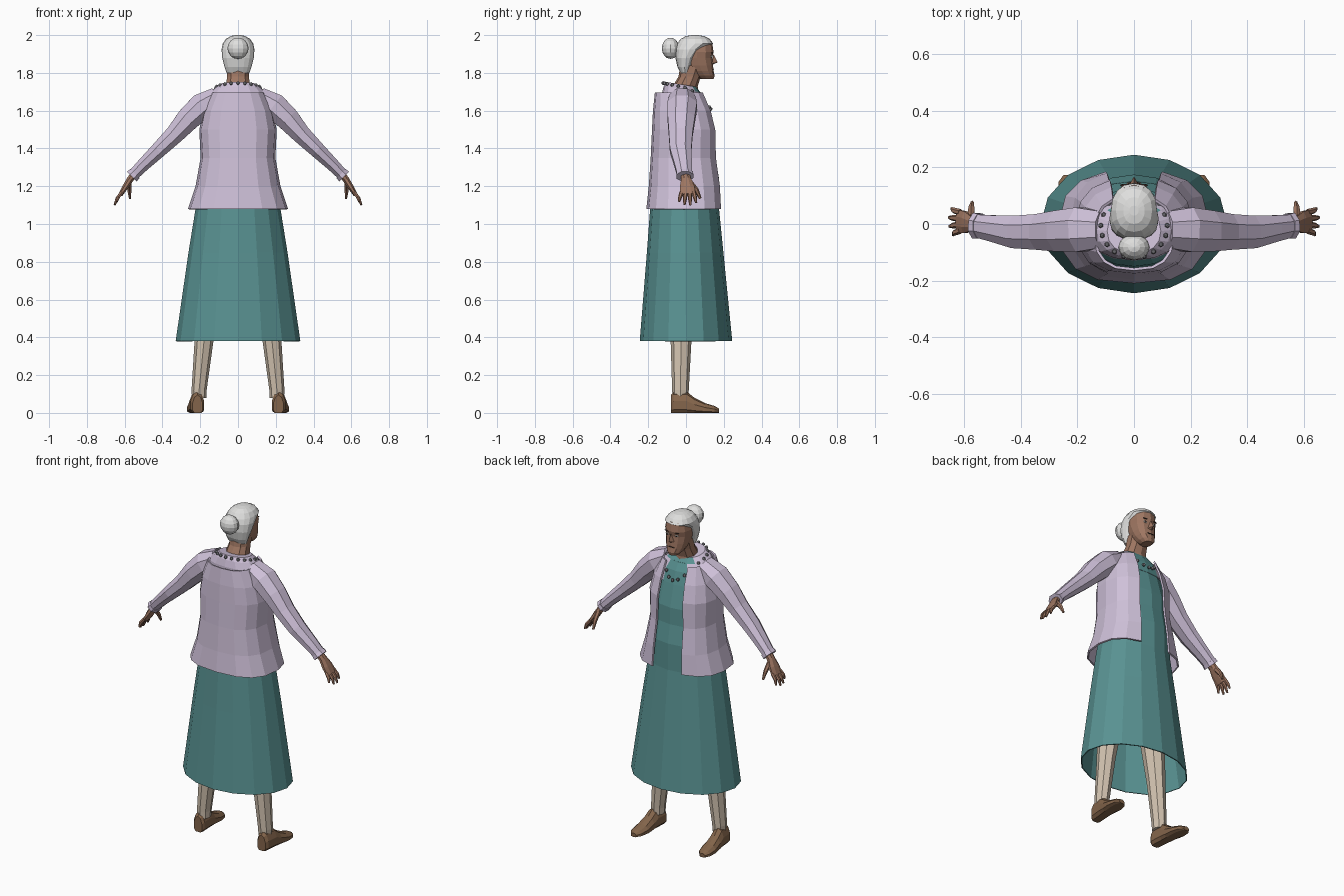
import bpy, bmesh, math
from mathutils import Vector, Matrix

if "Cube" in bpy.data.objects:
    bpy.data.objects.remove(bpy.data.objects["Cube"])


def material(name, r, g, b):
    m = bpy.data.materials.new(name)
    m.diffuse_color = (r, g, b, 1)
    m.use_nodes = True
    m.node_tree.nodes["Principled BSDF"].inputs["Base Color"].default_value = m.diffuse_color
    return m


LILAC = material("lilac_knit", .62, .53, .69)
TEAL = material("teal_cloth", .10, .29, .29)
SKIN = material("brown_skin", .34, .18, .12)
HAIR = material("silver_hair", .74, .74, .73)
STOCK = material("beige_stocking", .64, .54, .43)
SHOE = material("brown_leather", .23, .13, .07)
BEAD = material("grey_bead", .22, .22, .24)
DARK = material("dark_brown", .04, .025, .02)
WHITE = material("eye_white", .7, .68, .64)


def finish(name, bm, *mats):
    bmesh.ops.recalc_face_normals(bm, faces=bm.faces)
    me = bpy.data.meshes.new(name)
    bm.to_mesh(me)
    bm.free()
    for m in mats:
        me.materials.append(m)
    ob = bpy.data.objects.new(name, me)
    bpy.context.collection.objects.link(ob)
    return ob


def loft(name, rings, *mats, closed=True, caps=(True, True), rule=None):
    """Skin a list of equal-length point rings."""
    bm = bmesh.new()
    rows = [[bm.verts.new(p) for p in r] for r in rings]
    n = len(rows[0])
    for a, b in zip(rows, rows[1:]):
        for i in range(n if closed else n - 1):
            j = (i + 1) % n
            bm.faces.new((a[i], a[j], b[j], b[i]))
    for row, cap in zip((rows[0], rows[-1]), caps):
        if cap and closed:
            bm.faces.new(row)
    if rule:
        for f in bm.faces:
            f.material_index = rule(f.calc_center_median())
    return finish(name, bm, *mats)


def spow(v, p):
    return math.copysign(abs(v) ** p, v)


def oval(z, rx, front, back, n=16, p=.9, gap=None, cx=0, tilt=0):
    """Horizontal ring; a gap leaves an opening of that half-width at the front."""
    cy, ry = (front + back) / 2, (front - back) / 2
    if gap:
        t0 = math.asin((gap / rx) ** (1 / p))
        angles = [t0 + (2 * math.pi - 2 * t0) * i / (n - 1) for i in range(n)]
    else:
        angles = [2 * math.pi * i / n for i in range(n)]
    pts = []
    for t in angles:
        y = cy + ry * spow(math.cos(t), p)
        pts.append((cx + rx * spow(math.sin(t), p), y, z - tilt * y))
    return pts


def tube(path, side, n=8):
    """Rings around a path of (x, y, z, half thickness in xz, half depth in y)."""
    c = [Vector(q[:3]) for q in path]
    rings = []
    for i, q in enumerate(path):
        d = (c[min(i + 1, len(c) - 1)] - c[max(i - 1, 0)]).normalized()
        v = Vector((0, 1, 0))
        v = (v - d * v.dot(d)).normalized()
        u = d.cross(v)
        ring = []
        for k in range(n):
            t = 2 * math.pi * (k + .5) / n
            w = c[i] + u * q[3] * math.cos(t) + v * q[4] * math.sin(t)
            ring.append((w.x * side, w.y, w.z))
        rings.append(ring)
    return rings


def ball(bm, loc, r, u=8, v=6):
    mat = Matrix.Translation(loc) @ Matrix.Diagonal((*r, 1))
    bmesh.ops.create_uvsphere(bm, u_segments=u, v_segments=v, radius=1, matrix=mat)


def thicken(ob, t):
    s = ob.modifiers.new("thickness", 'SOLIDIFY')
    s.thickness = t


# Dress: bodice flowing into a flared open skirt
dress = [(1.70, .11, .075, -.10), (1.60, .165, .115, -.15), (1.45, .185, .152, -.16),
         (1.35, .182, .155, -.16), (1.24, .19, .175, -.17), (1.08, .225, .175, -.19),
         (.85, .262, .198, -.207), (.38, .33, .245, -.245)]
thicken(loft("dress", [oval(*r, p=1 if r[0] < 1.1 else .9) for r in dress],
             TEAL, caps=(True, False)), .006)

# Open cardigan body
cardigan = [(1.08, .265, .192, -.21, .10), (1.20, .225, .188, -.197, .095),
            (1.35, .198, .168, -.187, .09), (1.50, .205, .162, -.18, .085),
            (1.60, .185, .138, -.175, .08), (1.695, .142, .10, -.165, .075)]
thicken(loft("cardigan_body", [oval(*r[:4], n=15, p=.78, gap=r[4]) for r in cardigan],
             LILAC, closed=False), .01)

# Shoulder yoke with the dress showing between the lapels
yoke = [(1.60, .18, .122, -.13), (1.67, .165, .10, -.128),
        (1.71, .13, .075, -.118), (1.735, .095, .055, -.105)]
loft("shoulder_yoke", [oval(*r, tilt=.16) for r in yoke], LILAC, TEAL,
     rule=lambda c: int(c.y > .03 and abs(c.x) < .075))

# Neck and head
loft("neck", [oval(*r, n=10) for r in
              [(1.66, .08, .07, -.085), (1.73, .068, .062, -.07),
               (1.78, .06, .078, -.04), (1.84, .06, .10, -.03)]], SKIN)
loft("head", [oval(*r, n=12) for r in
              [(1.767, .028, .146, .075), (1.785, .045, .152, .045), (1.81, .058, .146, .02),
               (1.84, .067, .143, 0), (1.88, .073, .139, -.02),
               (1.91, .076, .146, -.03), (1.965, .066, .138, -.025)]], SKIN)
bm = bmesh.new()
nose = [bm.verts.new(p) for p in [(0, .145, 1.90), (-.017, .138, 1.85), (.017, .138, 1.85),
                                  (0, .168, 1.856), (0, .14, 1.843)]]
for f in [(0, 1, 3), (0, 3, 2), (1, 4, 3), (3, 4, 2), (0, 2, 4, 1)]:
    bm.faces.new([nose[i] for i in f])
finish("nose", bm, SKIN)

# Hair cap, swept up from the forehead, and bun
loft("hair_cap", [oval(*r, n=16) for r in
                  [(1.80, .06, .02, -.03), (1.83, .071, .03, -.045), (1.88, .084, .055, -.056),
                   (1.925, .087, .095, -.056), (1.955, .081, .144, -.048),
                   (1.98, .064, .125, -.028), (1.995, .038, .095, 0),
                   (2.0, .016, .065, .03)]], HAIR)
bm = bmesh.new()
ball(bm, (0, -.082, 1.93), (.056, .046, .056), 12, 8)
finish("hair_bun", bm, HAIR)

# Eyes, brows and mouth
for name, mat, x, y, z, r in [("eye", WHITE, .031, .134, 1.888, (.013, .005, .006)),
                              ("pupil", DARK, .031, .138, 1.888, (.005, .003, .005)),
                              ("brow", DARK, .033, .137, 1.906, (.017, .005, .003))]:
    for s in (-1, 1):
        bm = bmesh.new()
        ball(bm, (s * x, y, z), r)
        finish(f"{name}_{'left' if s < 0 else 'right'}", bm, mat)
bm = bmesh.new()
ball(bm, (0, .143, 1.817), (.022, .005, .003))
finish("mouth", bm, DARK)

# Bead necklace, hanging lower at the front
bm = bmesh.new()
for i in range(20):
    t = 2 * math.pi * i / 20
    drop = max(0, math.cos(t))
    y = -.005 + .115 * math.cos(t)
    z = 1.72 - .026 * math.cos(t) - .085 * drop ** 2
    ball(bm, (.118 * math.sin(t) * (1 - .15 * drop), y + .02 * drop ** 2, z),
         (.01, .01, .01), 6, 5)
finish("necklace", bm, BEAD)

sleeve = [(.11, -.02, 1.675, .055, .07), (.19, -.02, 1.625, .075, .085),
          (.265, -.025, 1.555, .067, .078), (.335, -.028, 1.475, .054, .068),
          (.42, -.028, 1.392, .045, .062), (.50, -.015, 1.315, .037, .05),
          (.557, -.006, 1.257, .032, .043)]
palm = [(.54, -.006, 1.275, .02, .026), (.572, 0, 1.235, .019, .028),
        (.597, .006, 1.195, .017, .042), (.622, .01, 1.155, .012, .044)]
thigh_x = [(.90, .105, .085), (.60, .155, .065), (.38, .18, .05), (.12, .206, .04), (.08, .206, .038)]
shoe = [(-.08, .028, .095), (-.065, .038, .112), (.005, .040, .112), (.045, .043, .08),
        (.10, .047, .052), (.15, .038, .037), (.174, .018, .024)]

for s, tag in ((-1, "left"), (1, "right")):
    # Sleeve and cuff
    loft(f"sleeve_{tag}", tube(sleeve, s), LILAC)
    loft(f"cuff_{tag}", tube([(.545, -.007, 1.268, .037, .047),
                              (.561, -.006, 1.252, .039, .049)], s), LILAC)
    # Hand, fingers and thumb
    loft(f"palm_{tag}", tube(palm, s), SKIN)
    for k, (y, x, z) in enumerate([(-.038, .64, 1.118), (-.008, .652, 1.102),
                                   (.023, .654, 1.10), (.054, .645, 1.112)]):
        y0 = .009 + (y - .008) * .7
        mid = ((.614 + x) / 2 + .007, (y0 + y) / 2, (1.168 + z) / 2, .010, .0105)
        loft(f"finger_{k + 1}_{tag}", tube([(.614, y0, 1.168, .011, .012), mid,
                                            (x, y, z, .005, .006)], s, 6), SKIN)
    loft(f"thumb_{tag}", tube([(.577, .02, 1.22, .014, .016), (.575, .055, 1.18, .012, .013),
                               (.572, .076, 1.135, .006, .007)], s, 6), SKIN)
    # Stockinged leg
    loft(f"leg_{tag}", [oval(z, r, -.02 + r * 1.1 - (.9 - z) * .012, -.02 - r * 1.1 - (.9 - z) * .012,
                             n=8, p=1, cx=s * x) for z, x, r in thigh_x], STOCK)
    # Shoe with a flat sole
    rings = []
    for y, w, h in shoe:
        cx = s * (.214 + .07 * (y + .08))
        rings.append([(cx + w * math.cos(a), y, max(0, h * (.35 + .65 * math.sin(a))))
                      for a in (2 * math.pi * k / 10 + math.pi / 10 for k in range(10))])
    loft(f"shoe_{tag}", rings, SHOE)
